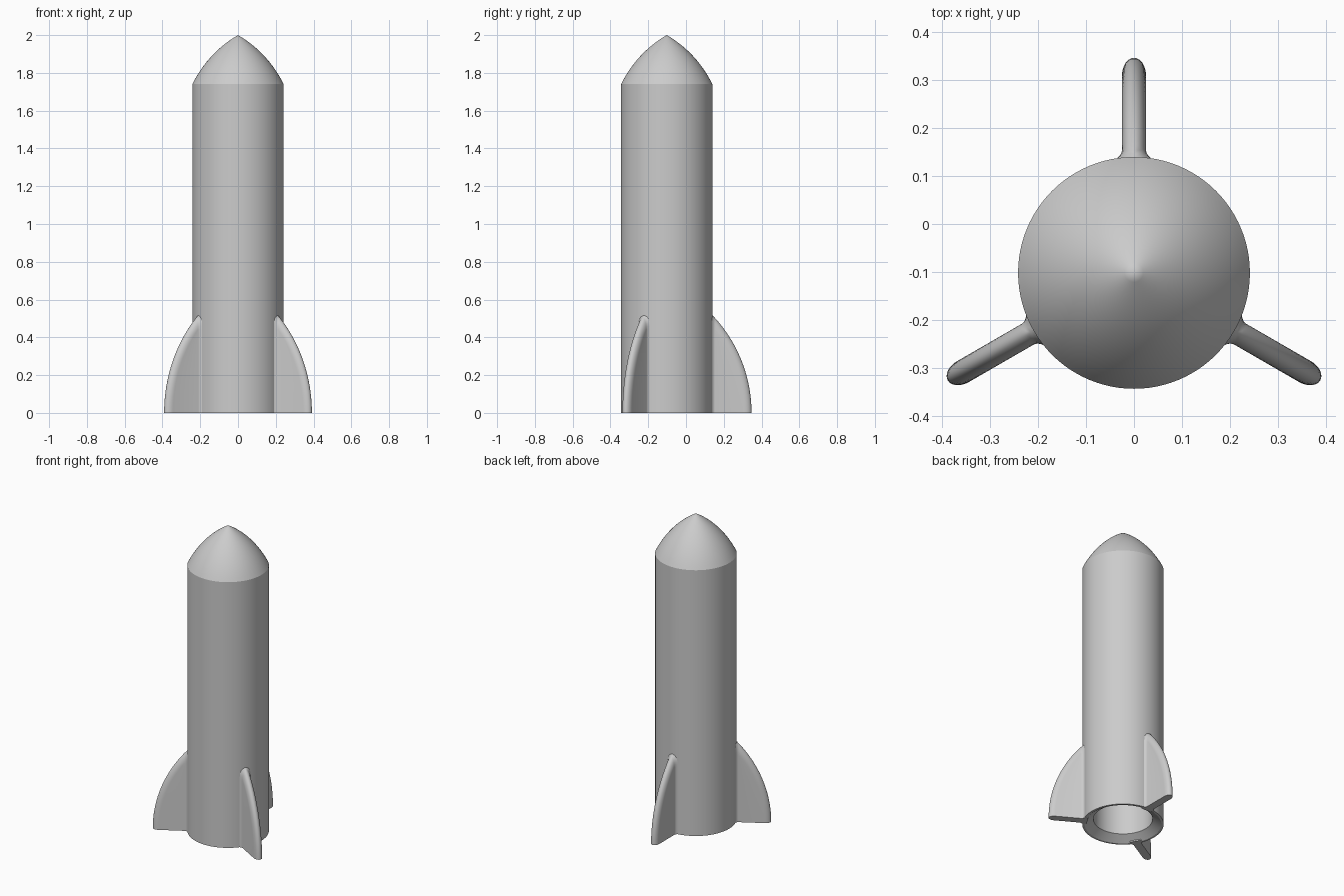
import bpy, bmesh, math
from mathutils import Matrix, Vector

if "Cube" in bpy.data.objects:
    bpy.data.objects.remove(bpy.data.objects["Cube"])

CENTRE_Y = -0.102
RADIUS = 0.242
SHOULDER = 1.74

grey = bpy.data.materials.new("plain grey")
grey.diffuse_color = (0.6, 0.6, 0.6, 1)
grey.use_nodes = True
grey.node_tree.nodes["Principled BSDF"].inputs["Base Color"].default_value = grey.diffuse_color


def finish(bm, name, angle):
    """Turn a bmesh into a grey object with smooth shading and sharp edges."""
    bmesh.ops.remove_doubles(bm, verts=bm.verts, dist=1e-5)
    bmesh.ops.recalc_face_normals(bm, faces=bm.faces)
    mesh = bpy.data.meshes.new(name)
    bm.to_mesh(mesh)
    bm.free()
    obj = bpy.data.objects.new(name, mesh)
    mesh.materials.append(grey)
    bpy.context.collection.objects.link(obj)
    bpy.ops.object.select_all(action='DESELECT')
    obj.select_set(True)
    bpy.context.view_layer.objects.active = obj
    bpy.ops.object.shade_smooth_by_angle(angle=math.radians(angle))
    return obj


def lathe(profile, name, steps=96):
    """Spin an (r, z) profile about the vertical axis."""
    bm = bmesh.new()
    verts = [bm.verts.new((r, 0, z)) for r, z in profile]
    edges = [bm.edges.new(pair) for pair in zip(verts, verts[1:])]
    bmesh.ops.spin(bm, geom=verts + edges, cent=(0, 0, 0), axis=(0, 0, 1),
                   angle=math.tau, steps=steps, use_merge=True)
    obj = finish(bm, name, 20)
    obj.location.y = CENTRE_Y
    return obj


# Body: curved nose, straight tube, bevelled mouth and open bore
a, b, c = Vector((0, 2.0)), Vector((0.158, 1.908)), Vector((RADIUS, SHOULDER))
nose = [a * (1 - t) ** 2 + b * 2 * t * (1 - t) + c * t ** 2
        for t in (i / 16 for i in range(17))]
lathe([tuple(p) for p in nose] +
      [(RADIUS, 0), (0.228, 0), (0.176, 0.035), (0.176, 1.68), (0, 1.68)],
      "rocket_body")


# Fins: swept arc outline, rounded leading edge, small fillet at the root
ARC = 0.749
TIP = 0.449
HALF = 0.025


def fin_section(z):
    """Half outline (r, half width) of the fin at height z, root to edge."""
    outer = TIP - ARC + math.sqrt(ARC ** 2 - z ** 2)
    slope = z / math.sqrt(ARC ** 2 - z ** 2)
    nose_len = 0.037 * math.sqrt(1 + slope ** 2)
    start = outer - nose_len
    radii = [min(r, outer) for r in (0.215, 0.239, 0.242, 0.246, 0.25, 0.256)]
    first = max(start, radii[-1])
    radii += [first + (outer - first) * math.sin(k * math.pi / 16)
              for k in range(9)]
    section = []
    for r in radii:
        u = min(1, max(0, (r - start) / nose_len))
        flare = 0.011 * min(1, max(0, (0.256 - r) / 0.017)) ** 2
        width = (HALF + flare) * math.sqrt(1 - u * u)
        section.append((r, width))
    return section


def fin(name, degrees):
    bm = bmesh.new()
    rings = []
    levels = [0.54 * math.sin(i / 28 * math.pi / 2) for i in range(29)]
    for z in levels:
        half = fin_section(z)
        outline = half + [(r, -w) for r, w in reversed(half[:-1])]
        rings.append([bm.verts.new((r, w, z)) for r, w in outline])
    for low, high in zip(rings, rings[1:]):
        for i in range(len(low)):
            j = (i + 1) % len(low)
            bm.faces.new((low[i], low[j], high[j], high[i]))
    bm.faces.new(rings[0])
    bm.faces.new(rings[-1])
    bmesh.ops.dissolve_degenerate(bm, dist=1e-5, edges=bm.edges)
    bmesh.ops.rotate(bm, verts=bm.verts, cent=(0, 0, 0),
                     matrix=Matrix.Rotation(math.radians(degrees), 3, 'Z'))
    obj = finish(bm, name, 40)
    obj.location.y = CENTRE_Y


for name, degrees in (("back_fin", 90), ("left_fin", 210), ("right_fin", 330)):
    fin(name, degrees)
